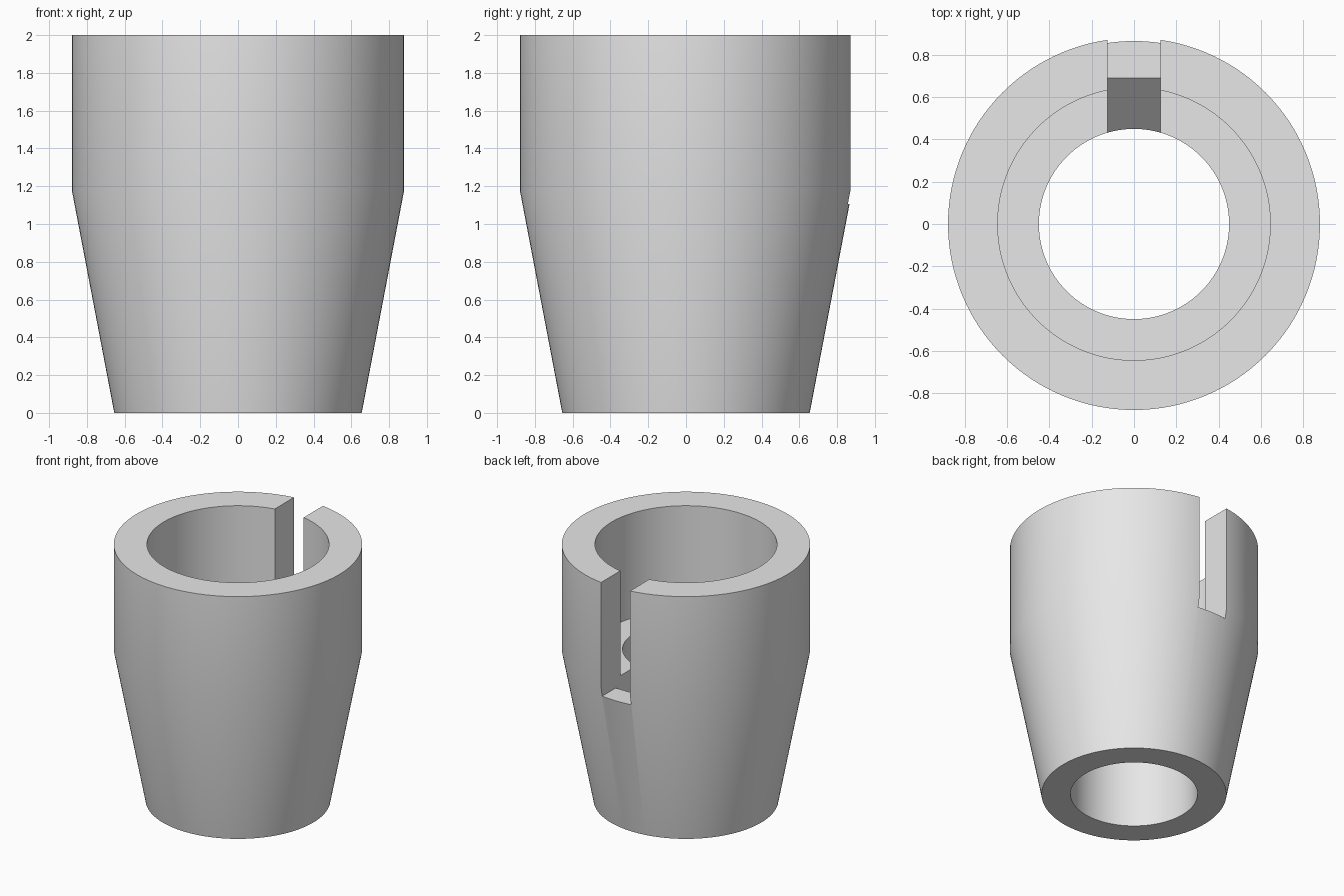
import bpy, bmesh, math

# Remove the default cube
cube = bpy.data.objects.get("Cube")
if cube:
    bpy.data.objects.remove(cube, do_unlink=True)

# Single grey material
grey = bpy.data.materials.new("plain grey")
grey.use_nodes = True
colour = (0.8, 0.8, 0.8, 1)
grey.diffuse_color = colour
grey.node_tree.nodes["Principled BSDF"].inputs["Base Color"].default_value = colour


def new_object(name, bm):
    bmesh.ops.recalc_face_normals(bm, faces=bm.faces)
    mesh = bpy.data.meshes.new(name)
    bm.to_mesh(mesh)
    bm.free()
    mesh.materials.append(grey)
    obj = bpy.data.objects.new(name, mesh)
    bpy.context.collection.objects.link(obj)
    return obj


def lathe(name, profile, sides):
    bm = bmesh.new()
    rings = []
    for r, z in profile:
        rings.append([bm.verts.new((r * math.cos(i * math.tau / sides),
                                    r * math.sin(i * math.tau / sides), z))
                      for i in range(sides)])
    for a, b in zip(rings, rings[1:] + rings[:1]):
        for i in range(sides):
            j = (i + 1) % sides
            bm.faces.new((a[i], a[j], b[j], b[i]))
    return new_object(name, bm)


def extrude_across(name, outline, half_width):
    # Side outline in (y, z), extruded evenly along x
    bm = bmesh.new()
    face = bm.faces.new([bm.verts.new((-half_width, y, z)) for y, z in outline])
    moved = bmesh.ops.extrude_face_region(bm, geom=[face])["geom"]
    bmesh.ops.translate(bm, vec=(2 * half_width, 0, 0),
                        verts=[v for v in moved if isinstance(v, bmesh.types.BMVert)])
    return new_object(name, bm)


# Tapered sleeve with a wide upper bore, a ledge and a narrow lower bore
sleeve = lathe("tapered_sleeve", [(0.655, 0), (0.88, 1.18), (0.88, 2),
                                  (0.645, 2), (0.645, 1.18), (0.45, 1.18), (0.45, 0)], 128)

# Slot in the back wall: flat floor outside, sloping down into the bore
slot = extrude_across("slot_cutter", [(1.1, 1.105), (0.69, 1.105), (0.39, 0.805),
                                      (0.2, 0.805), (0.2, 2.2), (1.1, 2.2)], 0.125)
slot.hide_render = True

cut = sleeve.modifiers.new("slot", 'BOOLEAN')
cut.operation = 'DIFFERENCE'
cut.solver = 'EXACT'
cut.object = slot

for obj in bpy.context.selected_objects:
    obj.select_set(False)
bpy.context.view_layer.objects.active = sleeve
sleeve.select_set(True)
bpy.ops.object.modifier_apply(modifier=cut.name)
bpy.data.objects.remove(slot, do_unlink=True)
bpy.ops.object.shade_smooth_by_angle(angle=math.radians(30))
